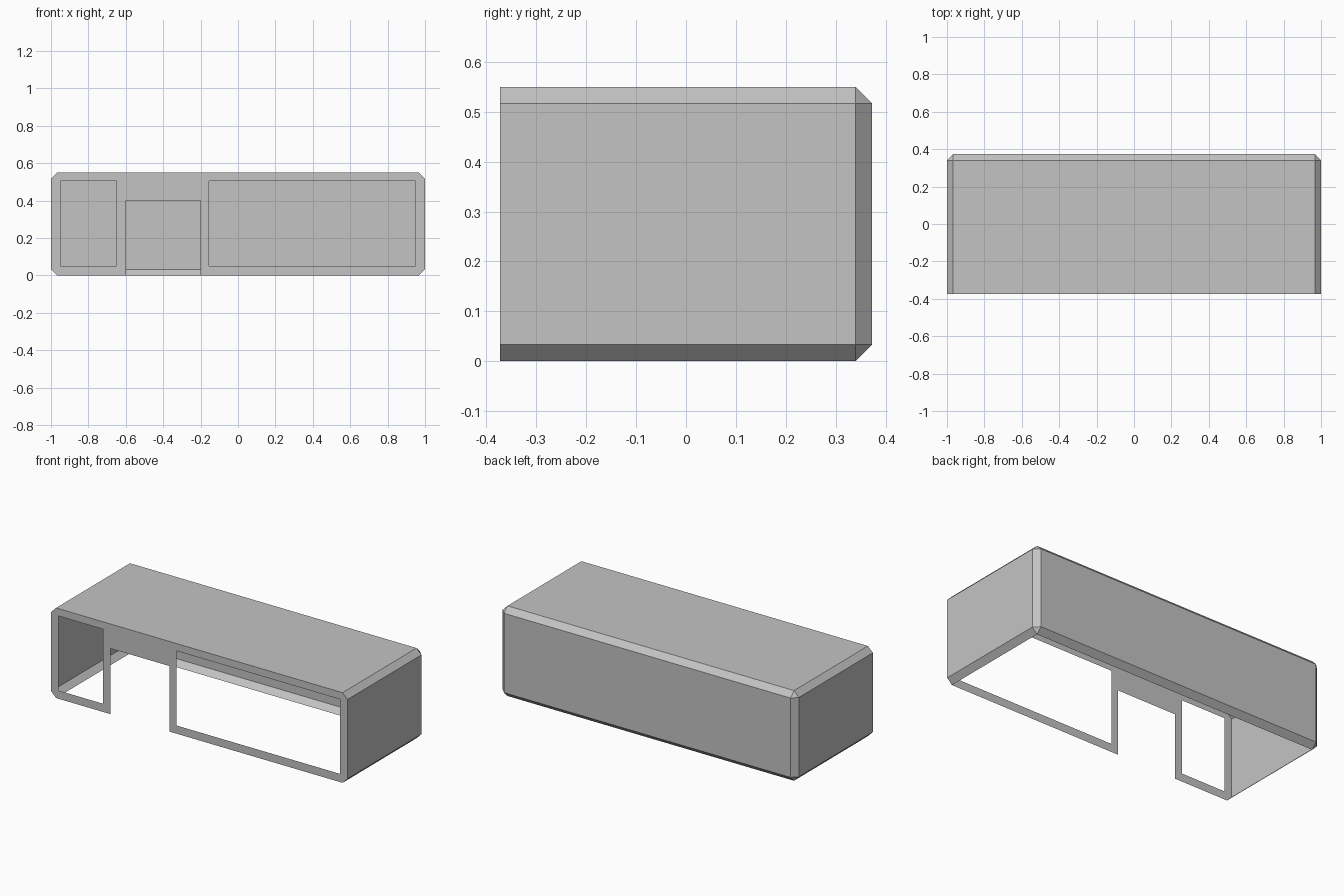
import bpy
import bmesh
from mathutils import Vector

cube = bpy.data.objects.get("Cube")
if cube:
    bpy.data.objects.remove(cube, do_unlink=True)

WIDTH, DEPTH, HEIGHT, CHAMFER = 2.0, 0.746, 0.55, 0.033
# Openings in the front wall: x min, x max, z min, z max
SMALL_WINDOW = (-0.95, -0.65, 0.05, 0.505)
DOORWAY = (-0.6, -0.2, -0.1, 0.4)
LARGE_WINDOW = (-0.155, 0.95, 0.05, 0.505)
OPENINGS = (SMALL_WINDOW, DOORWAY, LARGE_WINDOW)


def make_material(name, value):
    mat = bpy.data.materials.new(name)
    mat.use_nodes = True
    colour = (value, value, value, 1)
    mat.diffuse_color = colour
    mat.node_tree.nodes["Principled BSDF"].inputs["Base Color"].default_value = colour
    return mat


def front_faces(bm):
    return [f for f in bm.faces if f.normal.y < -0.9]


def cut_front(bm, point, normal):
    faces = front_faces(bm)
    edges = {e for f in faces for e in f.edges}
    verts = {v for f in faces for v in f.verts}
    bmesh.ops.bisect_plane(bm, geom=list(verts) + list(edges) + faces,
                           plane_co=point, plane_no=normal, dist=1e-5)
    bm.normal_update()


def in_opening(face):
    c = face.calc_center_median()
    return any(x0 < c.x < x1 and z0 < c.z < z1 for x0, x1, z0, z1 in OPENINGS)


# Box shell, chamfered on every edge that does not border the front
bm = bmesh.new()
bmesh.ops.create_cube(bm, size=1)
bmesh.ops.scale(bm, verts=bm.verts, vec=(WIDTH, DEPTH, HEIGHT))
bmesh.ops.translate(bm, verts=bm.verts, vec=(0, 0, HEIGHT / 2))
rim = [e for e in bm.edges if any(v.co.y > 0 for v in e.verts)]
bmesh.ops.bevel(bm, geom=rim, offset=CHAMFER, offset_type='OFFSET',
                segments=1, profile=0.5, affect='EDGES')
bm.normal_update()

# Open underside
bmesh.ops.delete(bm, geom=[f for f in bm.faces if f.normal.z < -0.9], context='FACES')

# Windows and doorway cut from the front wall
for x0, x1, z0, z1 in OPENINGS:
    for x in (x0, x1):
        cut_front(bm, Vector((x, 0, 0)), Vector((1, 0, 0)))
    for z in (z0, z1):
        cut_front(bm, Vector((0, 0, z)), Vector((0, 0, 1)))
bmesh.ops.delete(bm, geom=[f for f in front_faces(bm) if in_opening(f)], context='FACES')

mesh = bpy.data.meshes.new("building_shell")
bm.to_mesh(mesh)
bm.free()
mesh.materials.append(make_material("plain grey", 0.55))
shell = bpy.data.objects.new("building_shell", mesh)
bpy.context.collection.objects.link(shell)
